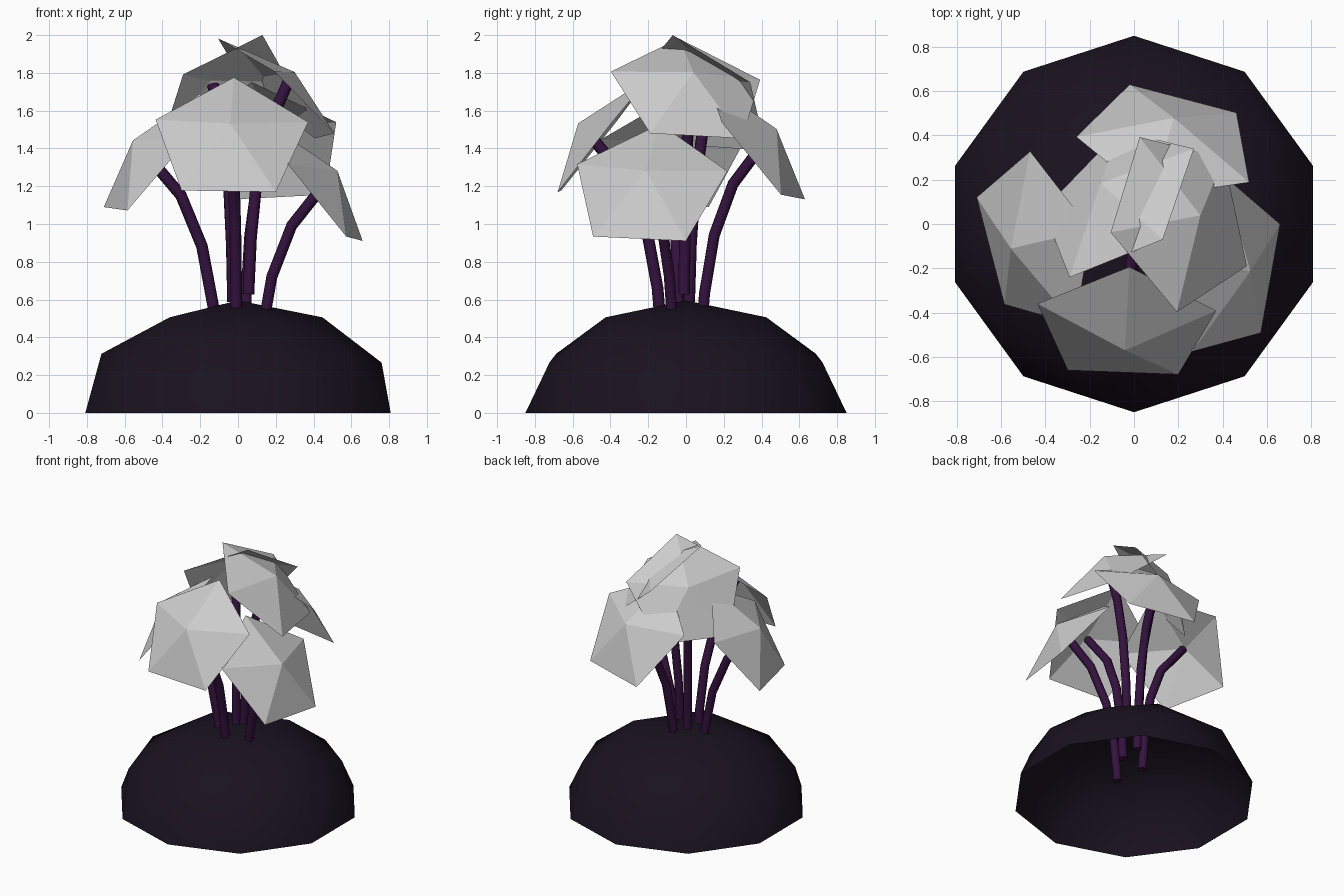
import bpy, bmesh
from mathutils import Vector, Matrix

if "Cube" in bpy.data.objects:
    bpy.data.objects.remove(bpy.data.objects["Cube"])

CAP_RADIUS, CAP_HEIGHT = 0.425, 0.145


def material(name, rgb):
    m = bpy.data.materials.new(name)
    m.diffuse_color = (*rgb, 1)
    m.use_nodes = True
    m.node_tree.nodes["Principled BSDF"].inputs["Base Color"].default_value = m.diffuse_color
    return m


soil = material("dark_soil", (0.010, 0.006, 0.014))
purple = material("purple_stem", (0.035, 0.006, 0.05))

# Mound: flattened upper half of an icosphere, open underneath
bpy.ops.mesh.primitive_ico_sphere_add(subdivisions=2, radius=0.85)
mound = bpy.context.object
mound.name = "mound"
bm = bmesh.new()
bm.from_mesh(mound.data)
bmesh.ops.delete(bm, geom=[v for v in bm.verts if v.co.z < -0.01], context='VERTS')
bmesh.ops.scale(bm, vec=(1, 1, 0.7), verts=bm.verts)
bm.to_mesh(mound.data)
bm.free()
mound.data.materials.append(soil)
bpy.ops.object.shade_smooth()


def leaf_cap(name, centre, normal, corner):
    """Open five-sided cone facing along normal, one corner aimed at a point."""
    n = Vector(normal).normalized()
    c = Vector(centre)
    out = Vector(corner) - c
    y = (out - n * out.dot(n)).normalized()
    rot = Matrix((y.cross(n), y, n)).transposed().to_4x4()
    bpy.ops.mesh.primitive_cone_add(vertices=5, radius1=CAP_RADIUS, radius2=0,
                                    depth=CAP_HEIGHT, end_fill_type='NOTHING')
    ob = bpy.context.object
    ob.name = name + "_cap"
    ob.matrix_world = Matrix.Translation(c + n * CAP_HEIGHT / 2) @ rot
    return c + n * 0.11


def stem(name, tip):
    """Round stalk rising from the mound and bending outwards to the tip."""
    root = Vector((0, -0.02))
    profile = [(0.2, -1.15), (0.25, -0.85), (0.36, -0.54), (0.57, -0.27), (1, 0)]
    cu = bpy.data.curves.new(name + "_stem", 'CURVE')
    cu.dimensions = '3D'
    cu.bevel_depth = 0.031
    cu.bevel_resolution = 2
    cu.use_fill_caps = True
    sp = cu.splines.new('POLY')
    sp.points.add(len(profile) - 1)
    for p, (f, dz) in zip(sp.points, profile):
        xy = root.lerp(tip.xy, f)
        p.co = (xy.x, xy.y, tip.z + dz, 1)
    cu.materials.append(purple)
    bpy.context.collection.objects.link(bpy.data.objects.new(name + "_stem", cu))


# Six caps: centre, facing direction, one corner
caps = {
    "front": ((-0.037, -0.457, 1.443), (-0.02, -0.784, 0.62), (0.20, -0.68, 1.17)),
    "left": ((-0.445, -0.079, 1.355), (-0.767, -0.221, 0.602), (-0.71, 0.12, 1.09)),
    "right": ((0.412, -0.197, 1.194), (0.785, -0.11, 0.61), (0.66, 0.0, 0.91)),
    "back": ((0.155, 0.367, 1.415), (0.172, 0.774, 0.609), (-0.02, 0.63, 1.13)),
    "upper_right": ((0.206, 0.013, 1.697), (0.648, 0.179, 0.74), (0.51, -0.19, 1.48)),
    "upper_left": ((-0.073, 0.103, 1.669), (-0.539, 0.564, 0.625), (0.13, -0.07, 2.0)),
}
for name, spec in caps.items():
    stem(name, leaf_cap(name, *spec))
